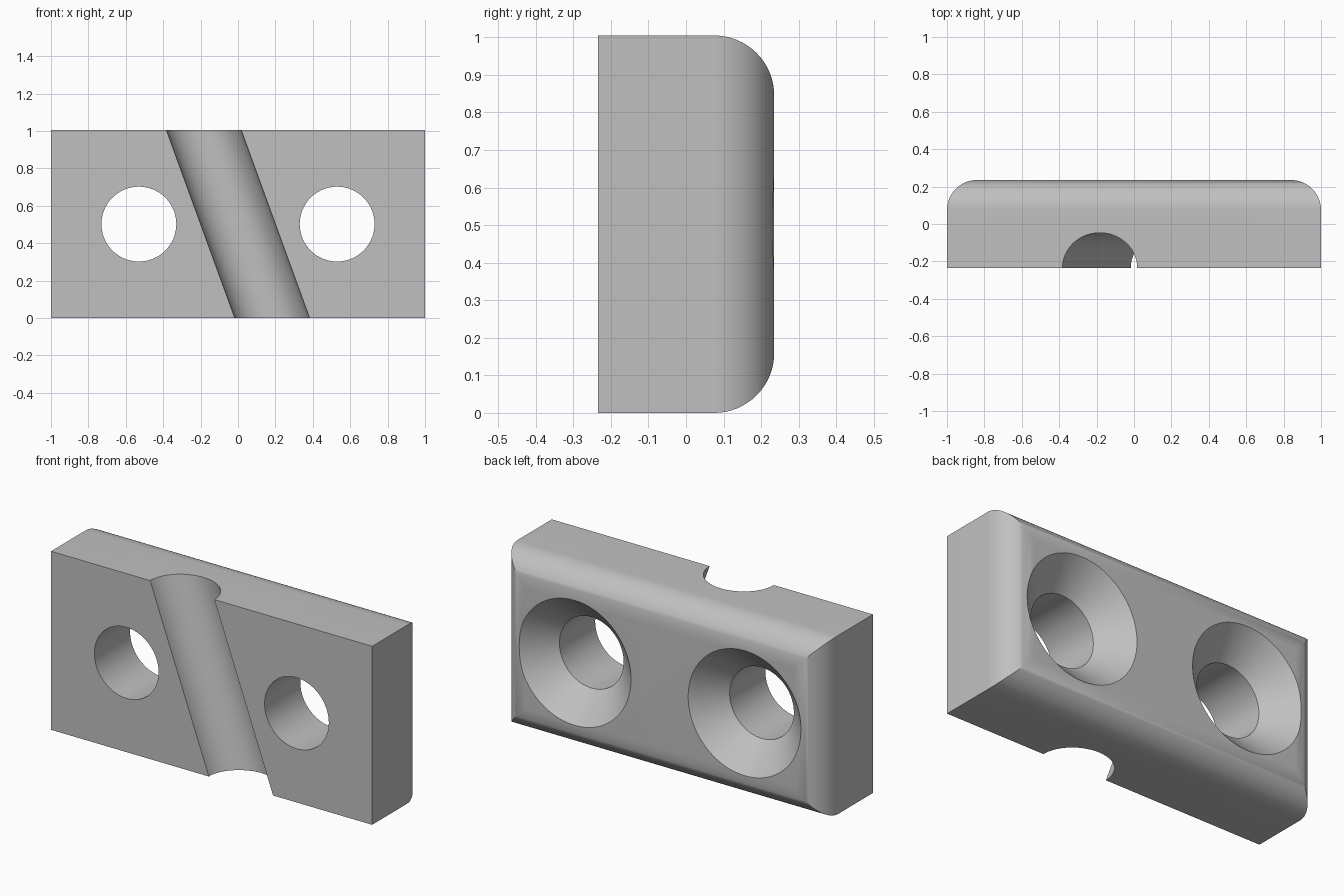
import bpy, bmesh
from math import sin, cos, pi, radians, tan
from mathutils import Matrix, Vector

if "Cube" in bpy.data.objects:
    bpy.data.objects.remove(bpy.data.objects["Cube"])

WIDTH, DEPTH, HEIGHT = 2.0, 0.47, 1.005
FRONT, BACK, MID = -DEPTH / 2, DEPTH / 2, HEIGHT / 2
ROUND = 0.16          # radius of the rounded back edges
HOLE_X, HOLE_R, SINK_R = 0.53, 0.2, 0.352
TILT = radians(20)

grey = bpy.data.materials.new("plain grey")
grey.use_nodes = True
colour = (0.53, 0.53, 0.53, 1)
grey.diffuse_color = colour
grey.node_tree.nodes["Principled BSDF"].inputs["Base Color"].default_value = colour


def finish(name, bm):
    bmesh.ops.recalc_face_normals(bm, faces=bm.faces)
    mesh = bpy.data.meshes.new(name)
    bm.to_mesh(mesh)
    bm.free()
    mesh.materials.append(grey)
    obj = bpy.data.objects.new(name, mesh)
    bpy.context.collection.objects.link(obj)
    return obj


def rounded_slab(name, half, length, place):
    """Extrude a profile whose two back corners are rounded."""
    arc = [(half - ROUND + ROUND * cos(a), BACK - ROUND + ROUND * sin(a))
           for a in (i * pi / 32 for i in range(17))]
    outline = [(half, FRONT)] + arc + [(-u, y) for u, y in reversed(arc)] + [(-half, FRONT)]
    bm = bmesh.new()
    face = bm.faces.new([bm.verts.new(place(u, y, -length)) for u, y in outline])
    grown = bmesh.ops.extrude_face_region(bm, geom=[face])["geom"]
    shift = place(0, 0, length) - place(0, 0, -length)
    bmesh.ops.translate(bm, vec=shift, verts=[v for v in grown if isinstance(v, bmesh.types.BMVert)])
    return finish(name, bm)


def turned(name, profile, matrix, sides=96):
    """Closed solid of (radius, height) rings about its local z axis."""
    bm = bmesh.new()
    rings = [[bm.verts.new((r * cos(2 * pi * i / sides), r * sin(2 * pi * i / sides), z))
              for i in range(sides)] for r, z in profile]
    for low, high in zip(rings, rings[1:]):
        for i in range(sides):
            j = (i + 1) % sides
            bm.faces.new((low[i], low[j], high[j], high[i]))
    bm.faces.new(rings[0])
    bm.faces.new(rings[-1])
    bm.transform(matrix)
    return finish(name, bm)


def combine(target, tool, operation):
    tool.hide_render = True
    mod = target.modifiers.new(tool.name, "BOOLEAN")
    mod.operation, mod.object, mod.solver = operation, tool, "EXACT"
    bpy.context.view_layer.objects.active = target
    bpy.ops.object.modifier_apply(modifier=mod.name)
    bpy.data.objects.remove(tool)


# Block: two rounded slabs intersected, giving mitred back corners
block = rounded_slab("clamp_block", WIDTH / 2, HEIGHT, lambda u, y, w: Vector((u, y, MID + w)))
side_slab = rounded_slab("side_slab", MID, WIDTH, lambda u, y, w: Vector((w, y, MID + u)))
combine(block, side_slab, "INTERSECT")

# Countersunk through holes, opening wide at the back
to_back = Matrix.Rotation(-pi / 2, 4, "X")
extra = 0.05
sink = [(HOLE_R, FRONT - extra), (HOLE_R, BACK - (SINK_R - HOLE_R)),
        (SINK_R + extra, BACK + extra)]
for side in (-1, 1):
    cutter = turned("hole_cutter", sink, Matrix.Translation((side * HOLE_X, 0, MID)) @ to_back)
    combine(block, cutter, "DIFFERENCE")

# Slanted half-round groove across the front
groove = turned("groove_cutter", [(0.2 * cos(TILT), -1), (0.2 * cos(TILT), 1)],
                Matrix.Translation((0, FRONT, MID)) @ Matrix.Rotation(-TILT, 4, "Y"))
combine(block, groove, "DIFFERENCE")

# Smooth curves, crisp edges
bpy.ops.object.select_all(action="DESELECT")
block.select_set(True)
bpy.context.view_layer.objects.active = block
bpy.ops.object.shade_smooth_by_angle(angle=radians(30))
